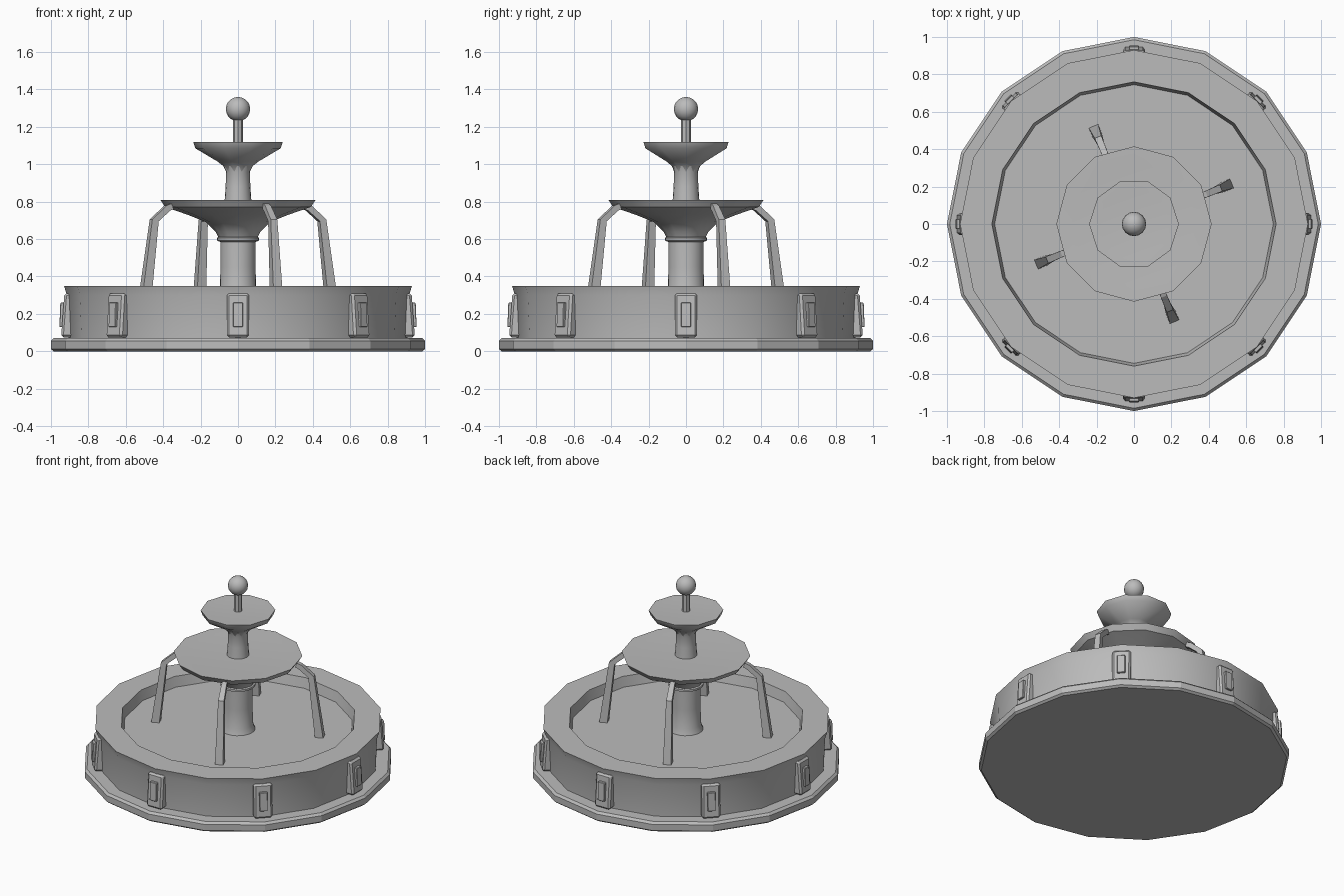
import bpy, bmesh, math
from mathutils import Vector, Matrix

cube = bpy.data.objects.get("Cube")
if cube:
    bpy.data.objects.remove(cube, do_unlink=True)

STONE = (0.5, 0.5, 0.5, 1)
stone = bpy.data.materials.new("grey_stone")
stone.use_nodes = True
stone.diffuse_color = STONE
stone.node_tree.nodes["Principled BSDF"].inputs["Base Color"].default_value = STONE


def finish(name, bm, smooth=None):
    """Turn a bmesh into a stone object, smooth below the given angle."""
    bmesh.ops.recalc_face_normals(bm, faces=bm.faces)
    mesh = bpy.data.meshes.new(name)
    bm.to_mesh(mesh)
    bm.free()
    mesh.materials.append(stone)
    obj = bpy.data.objects.new(name, mesh)
    bpy.context.collection.objects.link(obj)
    if smooth:
        bpy.ops.object.select_all(action='DESELECT')
        obj.select_set(True)
        bpy.context.view_layer.objects.active = obj
        bpy.ops.object.shade_smooth_by_angle(angle=math.radians(smooth))
    return obj


def bridge(bm, a, b):
    for i in range(len(a)):
        j = (i + 1) % len(a)
        bm.faces.new((a[i], a[j], b[j], b[i]))


def lathe(name, profile, sides, smooth=None):
    """Revolve (radius, height) points around z and cap both ends."""
    bm = bmesh.new()
    rings = []
    for r, z in profile:
        angles = [math.tau * i / sides for i in range(sides)]
        rings.append([bm.verts.new((r * math.cos(a), r * math.sin(a), z)) for a in angles])
    for a, b in zip(rings, rings[1:]):
        bridge(bm, a, b)
    bm.faces.new(rings[0])
    bm.faces.new(rings[-1])
    return finish(name, bm, smooth)


def spin(obj, degrees):
    obj.rotation_euler.z = math.radians(degrees)


# Basin: stepped plinth, flared wall and a shallow pool
lathe("plinth", [(0.985, 0), (1, 0.012), (1, 0.055), (0.985, 0.07)], 16)
lathe("basin_wall", [(0.905, 0.065), (0.915, 0.30), (0.93, 0.35),
                     (0.76, 0.35), (0.745, 0.28)], 16, 25)

# Columns and bowls
lathe("lower_column", [(0.115, 0.27), (0.097, 0.32), (0.094, 0.45), (0.095, 0.60)], 24, 40)
lathe("column_collar", [(0.095, 0.585), (0.113, 0.592), (0.113, 0.606), (0.095, 0.615)], 24, 40)
lathe("lower_bowl", [(0.1, 0.60), (0.12, 0.64), (0.17, 0.69), (0.27, 0.73), (0.39, 0.772),
                     (0.415, 0.81), (0.405, 0.81), (0.33, 0.805)], 12, 35)
lathe("upper_column", [(0.072, 0.80), (0.066, 0.88), (0.064, 0.96), (0.075, 0.99)], 20, 40)
lathe("upper_bowl", [(0.064, 0.96), (0.078, 0.99), (0.11, 1.015), (0.228, 1.085),
                     (0.24, 1.12), (0.232, 1.12), (0.19, 1.117)], 10, 40)
lathe("finial_stem", [(0.027, 1.11), (0.027, 1.25)], 8)

# Finial ball
bm = bmesh.new()
bmesh.ops.create_uvsphere(bm, u_segments=16, v_segments=10, radius=0.065,
                          matrix=Matrix.Translation((0, 0, 1.295)))
finish("finial_ball", bm, 40)


def water_jet(name, angle):
    """Sweep a widening square section along the falling path."""
    path = [(0.385, 0.775, 0.016), (0.41, 0.765, 0.017),
            (0.485, 0.70, 0.019), (0.54, 0.27, 0.027)]
    points = [Vector((r, 0, z)) for r, z, w in path]
    bm = bmesh.new()
    rings = []
    for i, (r, z, w) in enumerate(path):
        along = (points[min(i + 1, len(path) - 1)] - points[max(i - 1, 0)]).normalized()
        side = Vector((0, 1, 0))
        out = side.cross(along)
        corners = [(-1, -1), (1, -1), (1, 1), (-1, 1)]
        rings.append([bm.verts.new(points[i] + side * s * w + out * o * w) for s, o in corners])
    for a, b in zip(rings, rings[1:]):
        bridge(bm, a, b)
    bm.faces.new(rings[0])
    bm.faces.new(rings[-1])
    spin(finish(name, bm), angle)


for i in range(4):
    water_jet(f"water_jet_{i + 1}", 22.5 + 90 * i)


def block(name, x0, x_bottom, x_top, half, z0, z1, bevel, angle):
    """Bevelled block on the wall whose outer face leans inward."""
    bm = bmesh.new()
    bmesh.ops.create_cube(bm, size=2)
    for v in bm.verts:
        top = v.co.z > 0
        v.co = ((x_top if top else x_bottom) if v.co.x > 0 else x0,
                v.co.y * half, z1 if top else z0)
    edges = [e for e in bm.edges if any(v.co.x > x0 + 0.001 for v in e.verts)]
    bmesh.ops.bevel(bm, geom=edges, offset=bevel, segments=1, affect='EDGES')
    spin(finish(name, bm), angle)


# Wall pilasters with a raised plate at every second corner
for i in range(8):
    block(f"pilaster_{i + 1}", 0.86, 0.946, 0.928, 0.06, 0.075, 0.31, 0.012, 45 * i)
    block(f"pilaster_plate_{i + 1}", 0.90, 0.955, 0.95, 0.026, 0.13, 0.26, 0.003, 45 * i)
